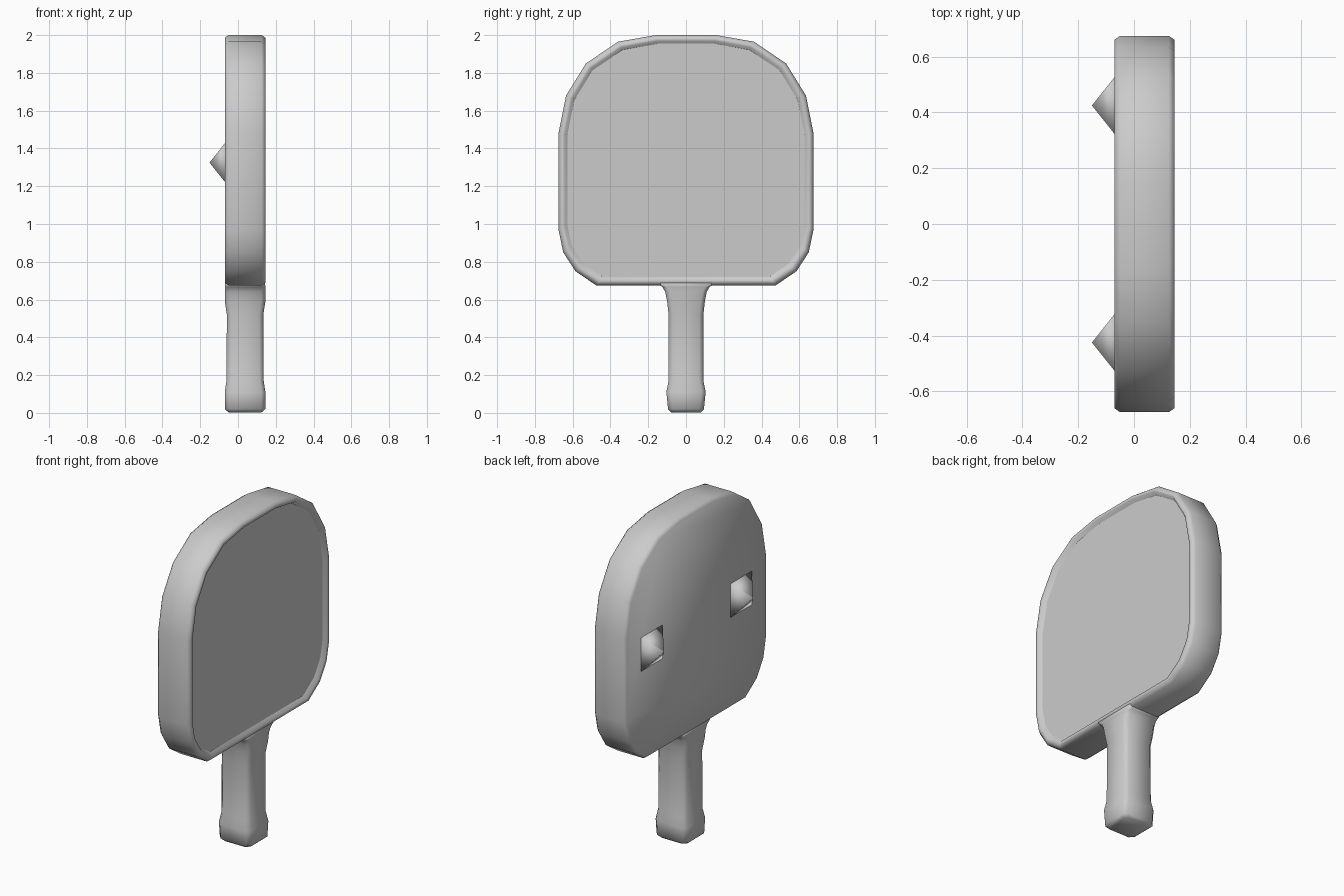
import bpy, bmesh

cube = bpy.data.objects.get("Cube")
if cube:
    bpy.data.objects.remove(cube)

# One plain grey for every part
grey = bpy.data.materials.new("plain_grey")
grey.use_nodes = True
colour = (0.6, 0.6, 0.6, 1)
grey.diffuse_color = colour
grey.node_tree.nodes["Principled BSDF"].inputs["Base Color"].default_value = colour


def loft(name, loops, smooth=True):
    """Bridge matching closed loops and cap both ends."""
    bm = bmesh.new()
    rings = [[bm.verts.new(p) for p in loop] for loop in loops]
    for a, b in zip(rings, rings[1:]):
        for i in range(len(a)):
            j = (i + 1) % len(a)
            bm.faces.new((a[i], a[j], b[j], b[i]))
    bm.faces.new(rings[0])
    if len(rings) > 1:
        bm.faces.new(rings[-1])
        bmesh.ops.recalc_face_normals(bm, faces=bm.faces)
    for f in bm.faces:
        f.smooth = smooth
    mesh = bpy.data.meshes.new(name)
    bm.to_mesh(mesh)
    bm.free()
    mesh.materials.append(grey)
    obj = bpy.data.objects.new(name, mesh)
    bpy.context.collection.objects.link(obj)
    return obj


# Head outline, one half (y, z) mirrored to the other
half = [(0.475, 0.675), (0.585, 0.75), (0.65, 0.85), (0.675, 0.97),
        (0.675, 1.48), (0.635, 1.68), (0.53, 1.85), (0.36, 1.965), (0.16, 2.0)]
outline = half + [(-y, z) for y, z in reversed(half)]
MID = 1.337


def head_loop(x, inset):
    s = 1 - inset / 0.67
    return [(x, y * s, MID + (z - MID) * s) for y, z in outline]


# Head: chamfered back, wall, rim and shallow recess
loft("mirror_frame", [head_loop(x, d) for x, d in (
    (-0.07, 0.014), (-0.05, 0), (0.125, 0), (0.145, 0.014),
    (0.145, 0.032), (0.122, 0.045), (0.118, 0.075))])

# Mirror plate in the recess
loft("mirror_plate", [head_loop(0.124, 0.046)], smooth=False)


# Handle: chamfered rectangles stacked along z
def section(z, w, x0, x1, c=0.022):
    return [(x0 + c, -w, z), (x1 - c, -w, z), (x1, c - w, z), (x1, w - c, z),
            (x1 - c, w, z), (x0 + c, w, z), (x0, w - c, z), (x0, c - w, z)]


loft("handle", [section(*s) for s in (
    (0.003, 0.08, -0.05, 0.125), (0.02, 0.095, -0.07, 0.145),
    (0.11, 0.104, -0.07, 0.145), (0.17, 0.092, -0.061, 0.136),
    (0.52, 0.092, -0.059, 0.134), (0.59, 0.1, -0.07, 0.145),
    (0.64, 0.11, -0.07, 0.145), (0.667, 0.125, -0.07, 0.145),
    (0.69, 0.16, -0.069, 0.143))])

# Two pyramid studs on the back
for side, y in (("left", 0.425), ("right", -0.425)):
    r, z, base, tip = 0.104, 1.325, -0.068, -0.15
    square = [(-r, -r), (r, -r), (r, r), (-r, r)]
    loft("back_stud_" + side, [
        [(base, y + a, z + b) for a, b in square],
        [(tip, y + a * 0.01, z + b * 0.01) for a, b in square]])
